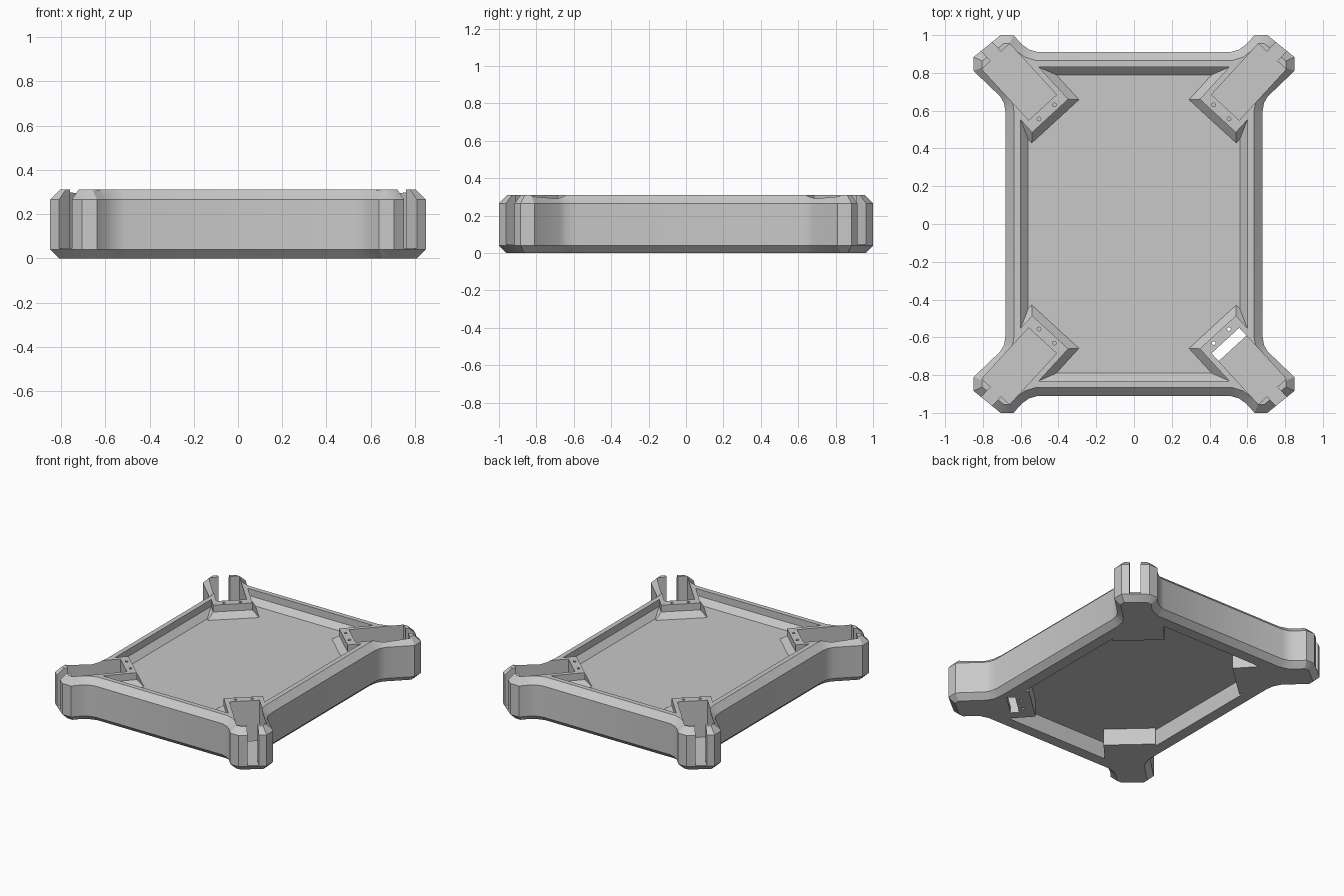
import bpy, bmesh, math
from mathutils import Vector

cube = bpy.data.objects.get("Cube")
if cube:
    bpy.data.objects.remove(cube, do_unlink=True)

grey = bpy.data.materials.new("plain_grey")
grey.use_nodes = True
COLOUR = (0.58, 0.58, 0.58, 1)
grey.diffuse_color = COLOUR
grey.node_tree.nodes["Principled BSDF"].inputs["Base Color"].default_value = COLOUR

# Local frame of one corner arm: origin at the pocket's inner end
ORIGIN = Vector((0.484, 0.617))
OUT = Vector((0.676, 0.737)).normalized()
SIDE = Vector((-OUT.y, OUT.x))
TOP = 0.31


def arm(a, b):
    return ORIGIN + OUT * a + SIDE * b


def mirror4(quarter):
    """Repeat a quarter outline (counter-clockwise) in all four quadrants."""
    loop = []
    for sx, sy in ((1, 1), (-1, 1), (-1, -1), (1, -1)):
        pts = [Vector((p[0] * sx, p[1] * sy)) for p in quarter]
        loop += pts if sx * sy > 0 else pts[::-1]
    return loop


def inset(loop, d):
    """Mitred offset of a counter-clockwise loop, inward when d is positive."""
    result = []
    for i, p in enumerate(loop):
        e1 = (p - loop[i - 1]).normalized()
        e2 = (loop[(i + 1) % len(loop)] - p).normalized()
        n1, n2 = Vector((-e1.y, e1.x)), Vector((-e2.y, e2.x))
        result.append(p + (n1 + n2) * d / (1 + n1.dot(n2)))
    return result


def loft(name, rings):
    """Closed solid through outlines given as (points, height)."""
    bm = bmesh.new()
    rows = [[bm.verts.new((p[0], p[1], z)) for p in pts] for pts, z in rings]
    for low, high in zip(rows, rows[1:]):
        for i in range(len(low)):
            j = (i + 1) % len(low)
            bm.faces.new((low[i], low[j], high[j], high[i]))
    bm.faces.new(rows[0][::-1])
    bm.faces.new(rows[-1])
    bmesh.ops.recalc_face_normals(bm, faces=bm.faces)
    mesh = bpy.data.meshes.new(name)
    bm.to_mesh(mesh)
    bm.free()
    mesh.materials.append(grey)
    ob = bpy.data.objects.new(name, mesh)
    bpy.context.collection.objects.link(ob)
    return ob


# Outer shell with chamfered top and bottom edges
outline = mirror4([(0.68, 0.59), (0.688, 0.64), (0.708, 0.675), (0.849, 0.81),
                   (0.849, 0.884), (0.706, 1.0), (0.638, 1.0), (0.595, 0.952),
                   (0.557, 0.924), (0.51, 0.91)])
frame = loft("tray_frame", [(inset(outline, 0.04), 0), (outline, 0.04),
                            (outline, 0.265), (inset(outline, 0.045), TOP)])

# Recesses above and below the floor panel, stepping around the corner blocks
near, far = arm(-0.1, -0.17), arm(-0.1, 0.17)
base = mirror4([near + OUT * ((0.56 - near.x) / OUT.x), near, far,
                far + OUT * ((0.79 - far.y) / OUT.y)])
wide = inset(base, -0.04)
cutters = [loft("upper_recess", [(base, 0.22), (wide, 0.26), (wide, 0.5)]),
           loft("lower_recess", [(base, -0.1), (base, 0.12)])]


def corner_cut(name, pts, sx, sy, low, high=0.5):
    pts = [(p.x * sx, p.y * sy) for p in pts]
    cutters.append(loft(name, [(pts, low), (pts, high)]))


def box(a0, a1, b):
    return [arm(a0, -b), arm(a1, -b), arm(a1, b), arm(a0, b)]


# Corner pockets, open tips and screw holes
for sx in (1, -1):
    for sy in (1, -1):
        slotted = sx > 0 > sy
        corner_cut("pocket", box(0, 0.367, 0.1), sx, sy, 0.045)
        corner_cut("tip_gap", box(0.3, 0.6, 0.037), sx, sy, 0.045)
        for b in (-0.055, 0.055):
            ring = [arm(-0.032 + 0.01 * math.cos(t * math.pi / 6),
                        b + 0.01 * math.sin(t * math.pi / 6)) for t in range(12)]
            corner_cut("screw_hole", ring, sx, sy, -0.1 if slotted else 0.2)
        if slotted:
            corner_cut("cable_slot", box(0, 0.056, 0.1), sx, sy, -0.1, 0.2)

bpy.ops.object.select_all(action='DESELECT')
bpy.context.view_layer.objects.active = frame
frame.select_set(True)
for cutter in cutters:
    cutter.hide_render = True
    mod = frame.modifiers.new("cut", 'BOOLEAN')
    mod.operation = 'DIFFERENCE'
    mod.solver = 'EXACT'
    mod.object = cutter
    bpy.ops.object.modifier_apply(modifier=mod.name)
    bpy.data.objects.remove(cutter, do_unlink=True)

bpy.ops.object.shade_smooth_by_angle(angle=math.radians(30))
